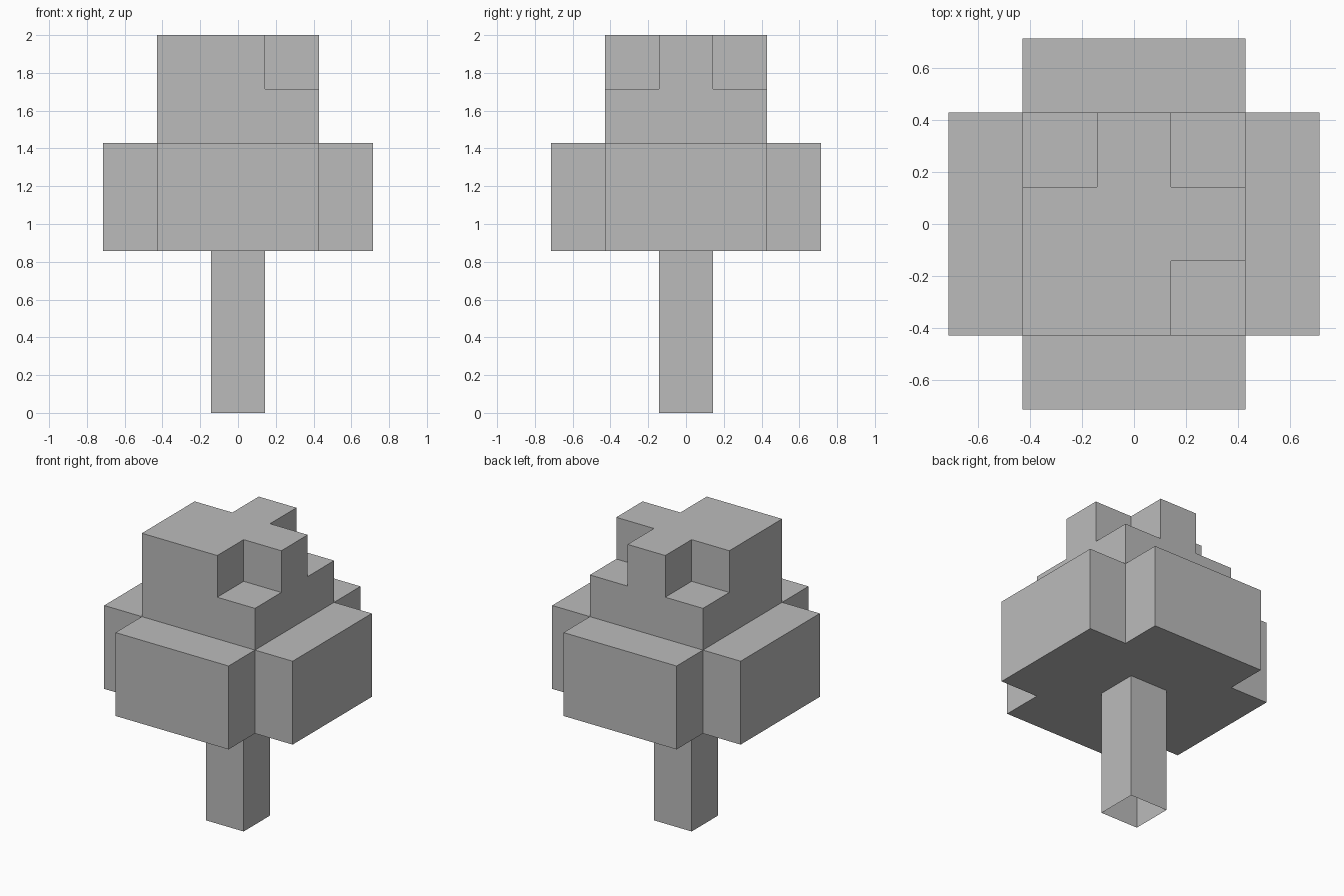
import bpy

cube = bpy.data.objects.get("Cube")
if cube:
    bpy.data.objects.remove(cube, do_unlink=True)

U = 2 / 7  # one block
CORNERS = [(-1, -1), (1, -1), (1, 1), (-1, 1)]  # counter-clockwise

grey = bpy.data.materials.new("plain grey")
grey.use_nodes = True
grey.diffuse_color = (0.5, 0.5, 0.5, 1)
grey.node_tree.nodes["Principled BSDF"].inputs["Base Color"].default_value = (0.5, 0.5, 0.5, 1)


def outline(half, notched=()):
    """Square outline with one-block notches cut from the given corners."""
    inner = half - U
    points = []
    for sx, sy in CORNERS:
        if (sx, sy) in notched:
            steps = [(half, inner), (inner, inner), (inner, half)]
            if sx * sy < 0:
                steps.reverse()
        else:
            steps = [(half, half)]
        points += [(sx * x, sy * y) for x, y in steps]
    return points


def prism(name, points, low, high, bottom=False, top=False):
    """Upright prism between two block levels, with optional caps."""
    n = len(points)
    verts = [(x, y, z * U) for z in (low, high) for x, y in points]
    faces = [(i, (i + 1) % n, n + (i + 1) % n, n + i) for i in range(n)]
    if bottom:
        faces.append(tuple(reversed(range(n))))
    if top:
        faces.append(tuple(range(n, 2 * n)))
    mesh = bpy.data.meshes.new(name)
    mesh.from_pydata(verts, [], faces)
    mesh.materials.append(grey)
    obj = bpy.data.objects.new(name, mesh)
    bpy.context.collection.objects.link(obj)
    return obj


# Trunk, hollow and open at the foot
prism("trunk", outline(U / 2), 0, 3)

# Wide lower leaves, with all four corners missing
prism("lower_leaves", outline(2.5 * U, CORNERS), 3, 5, bottom=True, top=True)

# Narrower upper leaves
prism("upper_leaves", outline(1.5 * U), 5, 6, top=True)

# Crown, which keeps only its front right corner
prism("crown_leaves", outline(1.5 * U, CORNERS[1:]), 6, 7, top=True)
